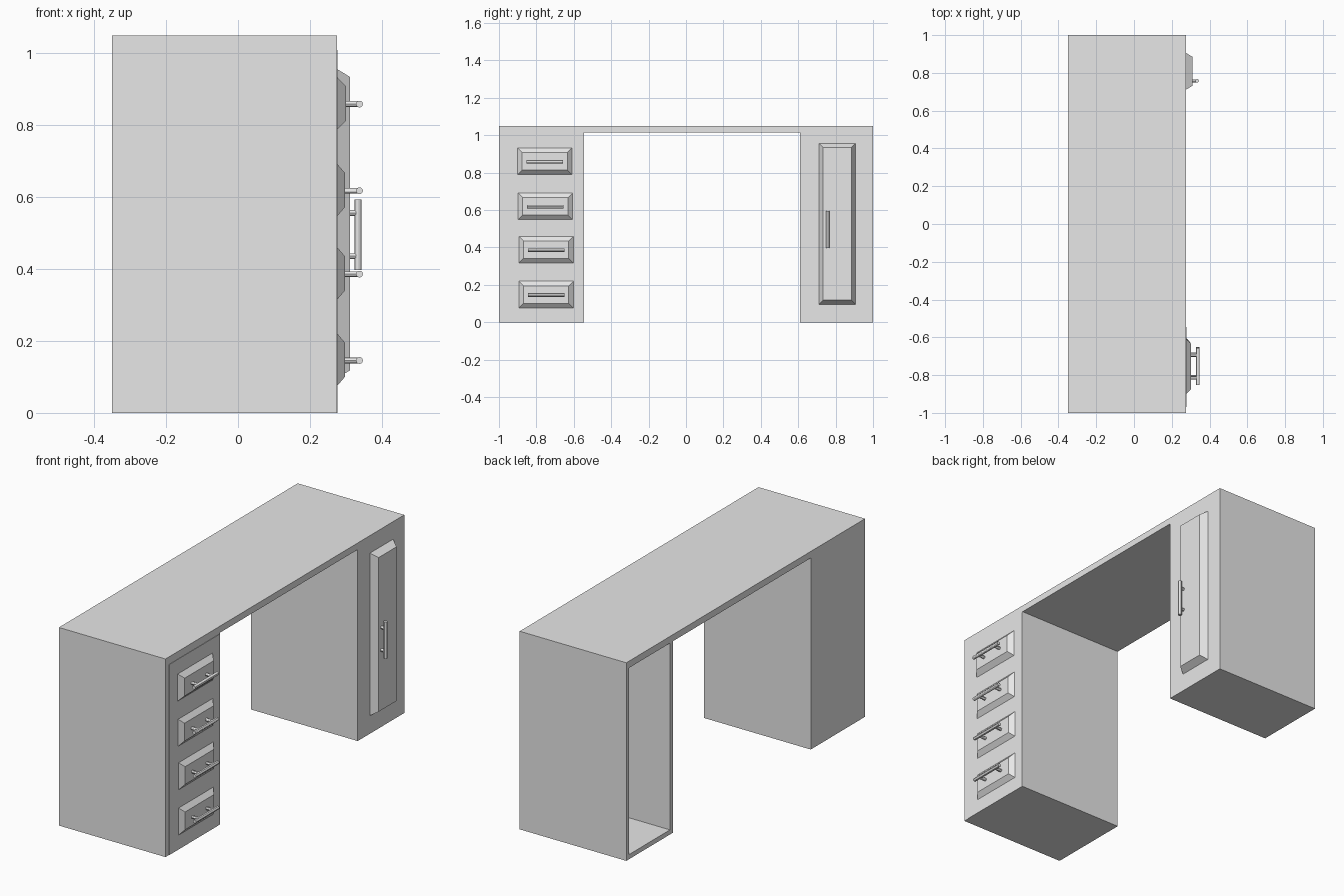
import bpy
import bmesh
from mathutils import Vector

cube = bpy.data.objects.get("Cube")
if cube:
    bpy.data.objects.remove(cube, do_unlink=True)

grey = bpy.data.materials.new("plain grey")
grey.use_nodes = True
grey.diffuse_color = (0.8, 0.8, 0.8, 1)
grey.node_tree.nodes["Principled BSDF"].inputs["Base Color"].default_value = (0.8, 0.8, 0.8, 1)

BACK, FRONT, HEIGHT = -0.35, 0.275, 1.05
UNDERSIDE = 1.015
WALL = 0.035


def finish(name, bm):
    bmesh.ops.recalc_face_normals(bm, faces=bm.faces)
    mesh = bpy.data.meshes.new(name)
    bm.to_mesh(mesh)
    bm.free()
    mesh.materials.append(grey)
    obj = bpy.data.objects.new(name, mesh)
    bpy.context.collection.objects.link(obj)
    return obj


def add_box(bm, x, y, z):
    """Box between (low, high) pairs on each axis."""
    box = bmesh.ops.create_cube(bm, size=1)["verts"]
    for v in box:
        v.co = [lo + (c + 0.5) * (hi - lo) for c, (lo, hi) in zip(v.co, (x, y, z))]
    return box


def box(name, x, y, z):
    bm = bmesh.new()
    add_box(bm, x, y, z)
    return finish(name, bm)


def raised_panel(name, y, z, depth, inset):
    """Panel on the front face with sloping sides."""
    bm = bmesh.new()
    add_box(bm, (FRONT, FRONT + depth), y, z)
    for v in bm.verts:
        if v.co.x > FRONT + depth / 2:
            v.co.y += inset if v.co.y < sum(y) / 2 else -inset
            v.co.z += inset if v.co.z < sum(z) / 2 else -inset
    return finish(name, bm)


def add_rod(bm, start, end, radius):
    start, end = Vector(start), Vector(end)
    axis = end - start
    rod = bmesh.ops.create_cone(bm, cap_ends=True, segments=12, radius1=radius,
                                radius2=radius, depth=axis.length)["verts"]
    turn = axis.to_track_quat("Z", "Y")
    for v in rod:
        v.co = turn @ v.co + (start + end) / 2


def bar_handle(name, centre, along, base):
    """Round bar on two posts; base is where the posts meet the panel."""
    bm = bmesh.new()
    centre, along = Vector(centre), Vector(along)
    add_rod(bm, centre - along * 0.098, centre + along * 0.098, 0.0095)
    for side in (-1, 1):
        post = centre + along * 0.06 * side
        add_rod(bm, (base - 0.005, post.y, post.z), post, 0.008)
    obj = finish(name, bm)
    bpy.ops.object.select_all(action="DESELECT")
    obj.select_set(True)
    bpy.context.view_layer.objects.active = obj
    bpy.ops.object.shade_smooth_by_angle()


# Desk top spanning both pedestals
box("desk_top", (BACK, FRONT), (-1, 1), (UNDERSIDE, HEIGHT))

# Drawer pedestal with a thin facing panel
box("drawer_pedestal", (BACK, FRONT), (-1, -0.545), (0, UNDERSIDE))
box("drawer_facing", (FRONT, FRONT + 0.002), (-0.97, -0.545), (0, 1.01))

# Door pedestal, open at the back
bm = bmesh.new()
add_box(bm, (BACK, FRONT), (0.61, 1), (0, UNDERSIDE))
opening = min(bm.faces, key=lambda f: f.calc_center_median().x)
bmesh.ops.inset_region(bm, faces=[opening], thickness=WALL)
for v in opening.verts:
    if v.co.z > HEIGHT / 2:
        v.co.z = UNDERSIDE - 0.001
hollow = bmesh.ops.extrude_discrete_faces(bm, faces=[opening])["faces"][0]
for v in hollow.verts:
    v.co.x = FRONT - WALL
finish("door_pedestal", bm)

# Drawers and their handles
drawers = ((0.861, -0.755), (0.62, -0.752), (0.388, -0.748), (0.148, -0.748))
for number, (z, y) in enumerate(drawers, 1):
    depth = 0.026 if number == 1 else 0.023
    raised_panel(f"drawer_{number}", (y - 0.148, y + 0.148), (z - 0.074, z + 0.074), depth, 0.027)
    bar_handle(f"drawer_handle_{number}", (0.338, y, z - 0.002), (0, 1, 0), FRONT + depth)

# Door and its handle
raised_panel("door", (0.711, 0.906), (0.096, 0.957), 0.036, 0.022)
bar_handle("door_handle", (0.334, 0.758, 0.496), (0, 0, 1), FRONT + 0.036)
